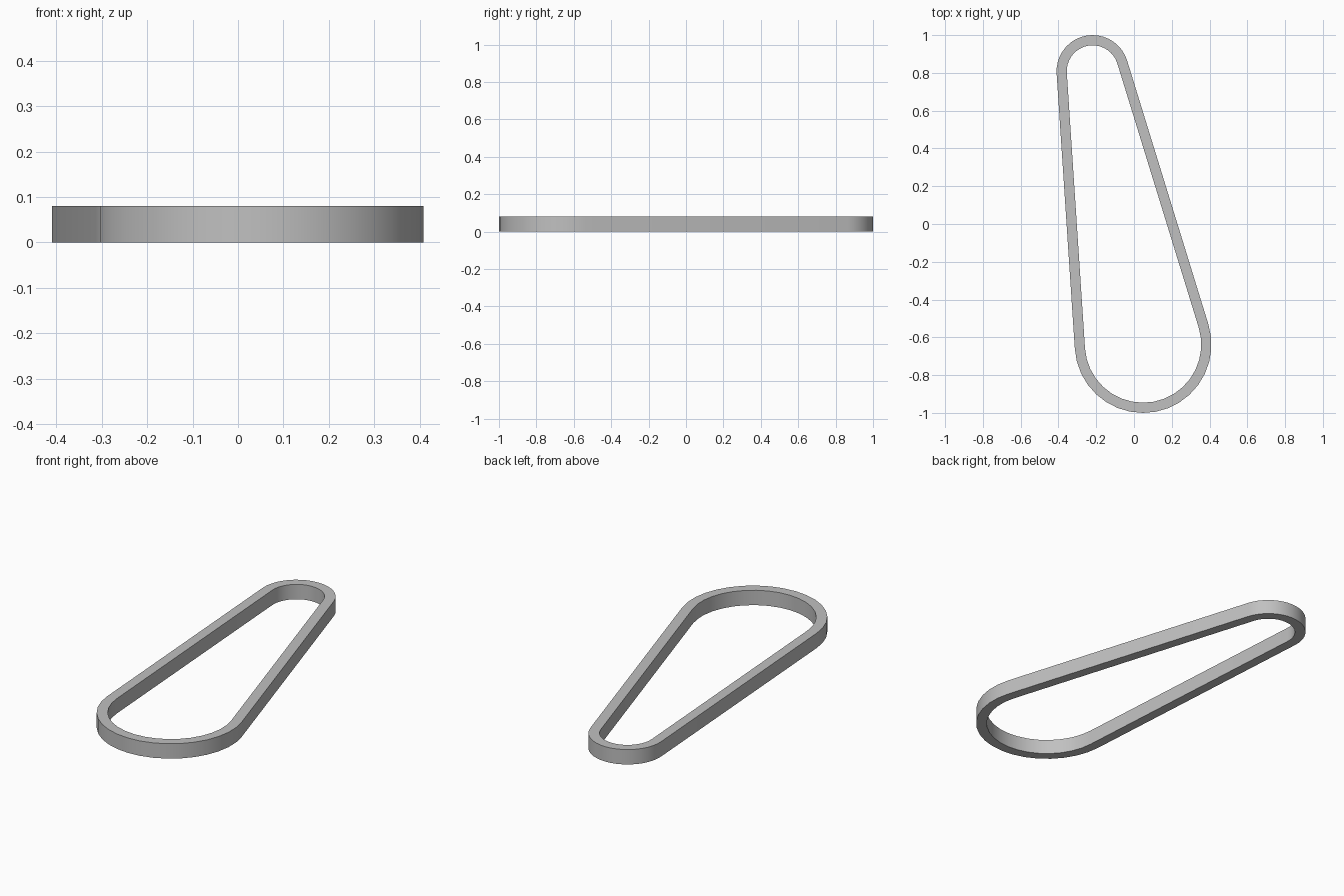
import bpy, bmesh
from math import atan2, acos, cos, sin, pi
from mathutils import Vector

cube = bpy.data.objects.get("Cube")
if cube:
    bpy.data.objects.remove(cube)

# Two wheel positions and the belt section
BIG, BIG_R = Vector((0.048, -0.638)), 0.362
SMALL, SMALL_R = Vector((-0.219, 0.809)), 0.191
THICK, HEIGHT, STEPS = 0.054, 0.08, 18

# Outer tangent directions shared by both ends
axis = SMALL - BIG
mid = atan2(axis.y, axis.x)
spread = acos((BIG_R - SMALL_R) / axis.length)


def arc(centre, radius, start, end):
    """Points along an arc, both ends included."""
    angles = [start + (end - start) * i / STEPS for i in range(STEPS + 1)]
    return [(centre.x + radius * cos(a), centre.y + radius * sin(a)) for a in angles]


def outline(inset):
    """Closed loop of two arcs joined by straight runs."""
    return (arc(SMALL, SMALL_R - inset, mid - spread, mid + spread)
            + arc(BIG, BIG_R - inset, mid + spread, mid - spread + 2 * pi))


# Flat ring between the outer and inner loops, then raised
bm = bmesh.new()
outer, inner = [[bm.verts.new((x, y, 0)) for x, y in outline(t)] for t in (0, THICK)]
count = len(outer)
for i in range(count):
    j = (i + 1) % count
    bm.faces.new((outer[i], outer[j], inner[j], inner[i]))
raised = bmesh.ops.extrude_face_region(bm, geom=bm.faces[:])["geom"]
bmesh.ops.translate(bm, vec=(0, 0, HEIGHT),
                    verts=[v for v in raised if isinstance(v, bmesh.types.BMVert)])
bmesh.ops.recalc_face_normals(bm, faces=bm.faces[:])

mesh = bpy.data.meshes.new("belt")
bm.to_mesh(mesh)
bm.free()
belt = bpy.data.objects.new("belt", mesh)
bpy.context.collection.objects.link(belt)

# Plain grey material
grey = bpy.data.materials.new("grey")
grey.use_nodes = True
colour = (0.53, 0.53, 0.53, 1)
grey.diffuse_color = colour
grey.node_tree.nodes["Principled BSDF"].inputs["Base Color"].default_value = colour
mesh.materials.append(grey)

# Smooth walls with crisp rims
bpy.ops.object.select_all(action="DESELECT")
belt.select_set(True)
bpy.context.view_layer.objects.active = belt
bpy.ops.object.shade_smooth_by_angle()
